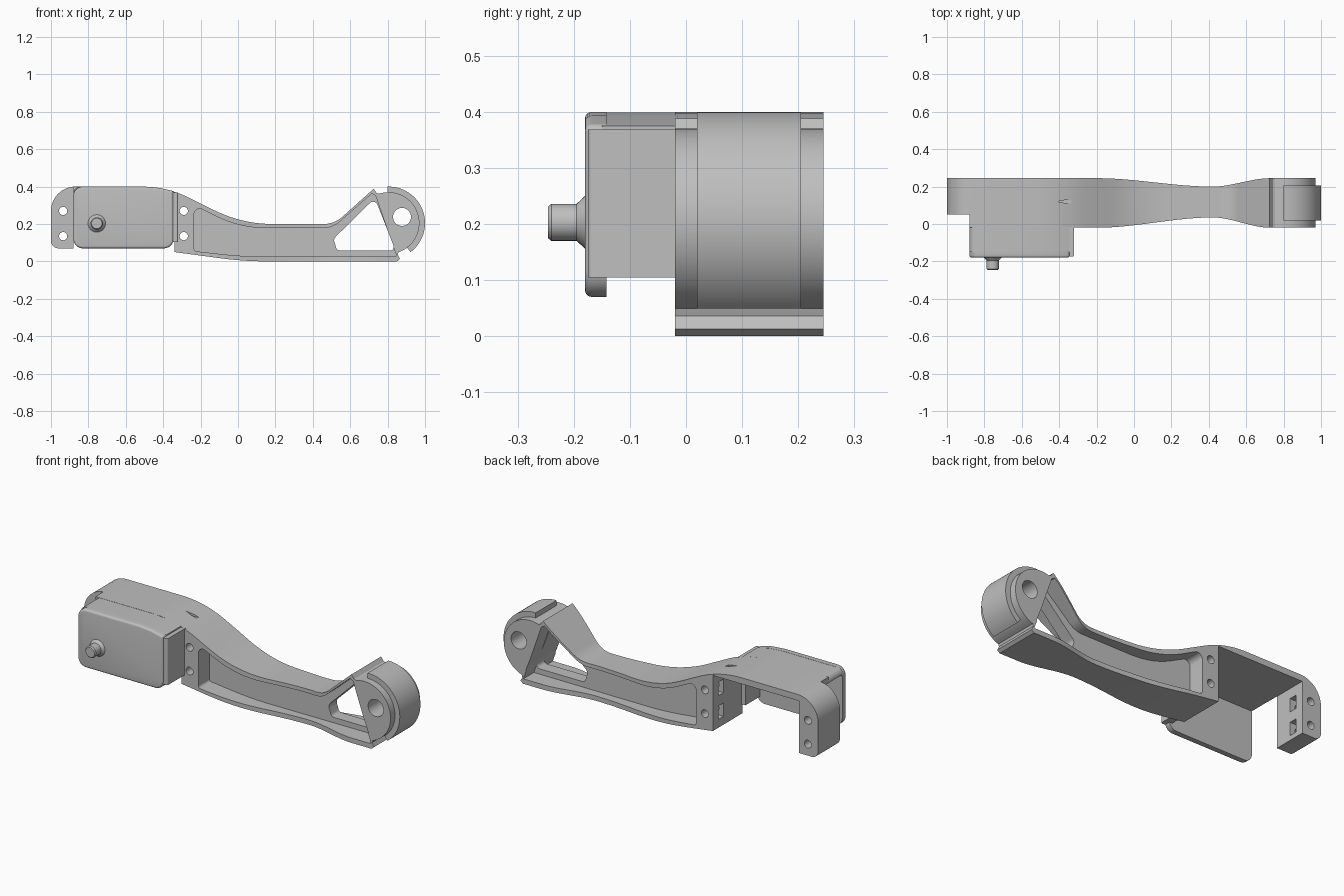
import bpy, bmesh, math
from mathutils import Vector, Matrix

cube = bpy.data.objects.get("Cube")
if cube:
    bpy.data.objects.remove(cube, do_unlink=True)

grey = bpy.data.materials.new("light_grey")
grey.use_nodes = True
colour = (0.52, 0.52, 0.52, 1)
grey.diffuse_color = colour
grey.node_tree.nodes["Principled BSDF"].inputs["Base Color"].default_value = colour


def rounded(points, steps=10):
    """Polygon from (u, v, radius) corners, each filleted by its radius."""
    out = []
    for i, (u, v, r) in enumerate(points):
        p = Vector((u, v))
        if r == 0:
            out.append(p)
            continue
        a = (Vector(points[i - 1][:2]) - p).normalized()
        b = (Vector(points[(i + 1) % len(points)][:2]) - p).normalized()
        half = a.angle(b) / 2
        centre = p + (a + b).normalized() * (r / math.sin(half))
        reach = r / math.tan(half)
        start, end = p + a * reach - centre, p + b * reach - centre
        for k in range(steps + 1):
            d = start.lerp(end, k / steps).normalized()
            out.append(centre + d * r)
    return out


def arc(cx, cz, r, a0, a1, steps=32):
    angles = [math.radians(a0 + (a1 - a0) * k / steps) for k in range(steps + 1)]
    return [Vector((cx + r * math.cos(a), cz + r * math.sin(a))) for a in angles]


def prism(name, outline, lo, hi, axis="y", soft=0):
    """Extrude along y (outline is x, z) or z (outline is x, y); soft rounds the low end."""
    bm = bmesh.new()
    place = (lambda p, d: (p.x, d, p.y)) if axis == "y" else (lambda p, d: (p.x, p.y, d))
    face = bm.faces.new([bm.verts.new(place(p, lo + soft)) for p in outline])
    ext = bmesh.ops.extrude_face_region(bm, geom=[face])
    shift = Vector(place(Vector((0, 0)), hi - lo - soft))
    bmesh.ops.translate(bm, vec=shift, verts=[g for g in ext["geom"] if isinstance(g, bmesh.types.BMVert)])
    bmesh.ops.recalc_face_normals(bm, faces=bm.faces)
    if soft:
        front = min(bm.faces, key=lambda f: f.calc_center_median().y)
        for k in range(4):
            a, b = math.pi / 8 * k, math.pi / 8 * (k + 1)
            bmesh.ops.inset_region(bm, faces=[front], thickness=soft * (math.cos(a) - math.cos(b)))
            bmesh.ops.translate(bm, vec=(0, -soft * (math.sin(b) - math.sin(a)), 0), verts=front.verts)
    return finish(name, bm)


def finish(name, bm):
    mesh = bpy.data.meshes.new(name)
    bm.to_mesh(mesh)
    bm.free()
    mesh.materials.append(grey)
    obj = bpy.data.objects.new(name, mesh)
    bpy.context.collection.objects.link(obj)
    return obj


def box(name, x, y, z):
    corners = [Vector((x[i], z[j])) for i, j in ((0, 0), (1, 0), (1, 1), (0, 1))]
    return prism(name, corners, y[0], y[1])


def boolean(obj, tool, operation="DIFFERENCE"):
    """Combine with a cutter, apply the result and drop the cutter."""
    mod = obj.modifiers.new("cut", "BOOLEAN")
    mod.operation, mod.solver, mod.object = operation, "EXACT", tool
    graph = bpy.context.evaluated_depsgraph_get()
    mesh = bpy.data.meshes.new_from_object(obj.evaluated_get(graph))
    obj.modifiers.clear()
    obj.data = mesh
    bpy.data.objects.remove(tool, do_unlink=True)


FRONT, BACK = -0.02, 0.245
HUB = (0.805, 0.205)

# Arm, roof and mounting leg share one side profile
profile = rounded([
    (0.85, 0, 0), (0.03, 0, 2), (-0.34, 0.05, 0), (-0.34, 0.365, 0), (-0.88, 0.365, 0),
    (-0.88, 0.07, 0), (-1, 0.07, 0.04), (-1, 0.4, 0.13), (-0.38, 0.4, 0.6), (0.02, 0.2, 0.7),
    (0.515, 0.2, 0.15), (0.725, 0.388, 0), (0.742, 0.366, 0)])
profile += arc(*HUB, 0.165, 108, -71) + [Vector((0.854, 0.036)), Vector((0.866, 0.013))]
arm = prism("arm_body", profile, FRONT, BACK)


# Narrow the arm to a waist as seen from above
def waist(x):
    t = (x + 0.2) / 0.62 if x < 0.42 else (0.73 - x) / 0.31
    t = max(0, min(1, t))
    return t * t * (3 - 2 * t)


xs = [-1.1] + [-0.2 + 0.93 * k / 40 for k in range(41)] + [1.1]
plan = [Vector((x, FRONT + 0.055 * waist(x))) for x in xs]
plan += [Vector((x, BACK - 0.045 * waist(x))) for x in reversed(xs)]
boolean(arm, prism("waist_cutter", plan, -0.1, 0.5, "z"), "INTERSECT")

# Recessed pockets on both sides leave a thin web
pocket = rounded([
    (-0.235, 0.055, 0.015), (-0.235, 0.3, 0.03), (0.01, 0.178, 0.6), (0.505, 0.178, 0.13),
    (0.715, 0.362, 0), (0.735, 0.352, 0), (0.848, 0.028, 0), (0.03, 0.026, 2)])
for lo, hi in ((-0.3, 0.08), (0.15, 0.5)):
    boolean(arm, prism("pocket_cutter", pocket, lo, hi))

# Triangular window through the web
window = rounded([(0.53, 0.058, 0.02), (0.51, 0.12, 0.03), (0.732, 0.338, 0.025), (0.842, 0.058, 0.02)])
boolean(arm, prism("window_cutter", window, -0.5, 0.5))

# Pivot hole, screw holes and nut slots
boolean(arm, prism("pivot_cutter", arc(0.877, 0.238, 0.048, 0, 350, 35), -0.5, 0.5))
for z in (0.27, 0.135):
    for x in (-0.935, -0.29):
        boolean(arm, prism("screw_cutter", arc(x, z, 0.022, 0, 345, 23), -0.5, 0.5))
    for x in ((-0.96, -0.85), (-0.36, -0.265)):
        boolean(arm, box("nut_cutter", x, (0.15, 0.195), (z - 0.038, z + 0.038)))

# Set the leg back from the front, and cut the cable slit in the roof
boolean(arm, box("leg_cutter", (-1.2, -0.88), (-0.3, 0.05), (-0.1, 0.6)))
slit = rounded([(-0.41, 0.12, 0), (-0.36, 0.11, 0), (-0.335, 0.111, 0), (-0.335, 0.129, 0), (-0.36, 0.13, 0)])
boolean(arm, prism("slit_cutter", slit, 0.368, 0.5, "z"))

# Raised pad around the hub
pad = arc(*HUB, 0.195, 92, -53) + arc(*HUB, 0.15, -53, 92)
prism("hub_pad", pad, 0.02, 0.205)

# Motor cover: rounded front plate, and a roof joining it to the arm
crown = [(-0.88, 0.4, 0.05), (-0.5, 0.4, 0), (-0.42, 0.393, 0), (-0.345, 0.376, 0.015)]
plate = rounded([(-0.88, 0.07, 0.05)] + crown + [(-0.345, 0.07, 0.05)])
prism("motor_cover_plate", plate, -0.18, -0.142, soft=0.012)
roof = rounded([(-0.879, 0.365, 0), (-0.879, 0.399, 0.033), (-0.5, 0.399, 0), (-0.42, 0.392, 0),
                (-0.345, 0.375, 0), (-0.345, 0.365, 0)])
prism("motor_cover_roof", roof, -0.15, -0.015)

# Side wall between cover and arm
wall = rounded([(-0.365, -0.01, 0), (-0.365, -0.172, 0), (-0.32, -0.176, 0.01), (-0.32, -0.01, 0)])
prism("cover_side_wall", wall, 0.105, 0.368, "z")

# Shaft with a conical collar, lathed about y
shaft_profile = [(0, -0.17), (0.047, -0.17), (0.047, -0.18), (0.033, -0.195), (0.033, -0.24), (0.028, -0.246), (0, -0.246)]
bm = bmesh.new()
verts = [bm.verts.new((r, y, 0)) for r, y in shaft_profile]
edges = [bm.edges.new(pair) for pair in zip(verts, verts[1:])]
bmesh.ops.spin(bm, geom=verts + edges, cent=(0, 0, 0), axis=(0, 1, 0), angle=math.tau, steps=32)
bmesh.ops.remove_doubles(bm, verts=bm.verts, dist=0.0005)
bmesh.ops.recalc_face_normals(bm, faces=bm.faces)
bmesh.ops.transform(bm, matrix=Matrix.Translation((-0.755, 0, 0.203)), verts=bm.verts)
finish("output_shaft", bm)

# Smooth curved faces, keep edges crisp
parts = [o for o in bpy.context.collection.objects if o.type == "MESH" and grey.name in o.data.materials]
for obj in parts:
    bpy.ops.object.select_all(action="DESELECT")
    obj.select_set(True)
    bpy.context.view_layer.objects.active = obj
    bpy.ops.object.shade_smooth_by_angle(angle=math.radians(25))
